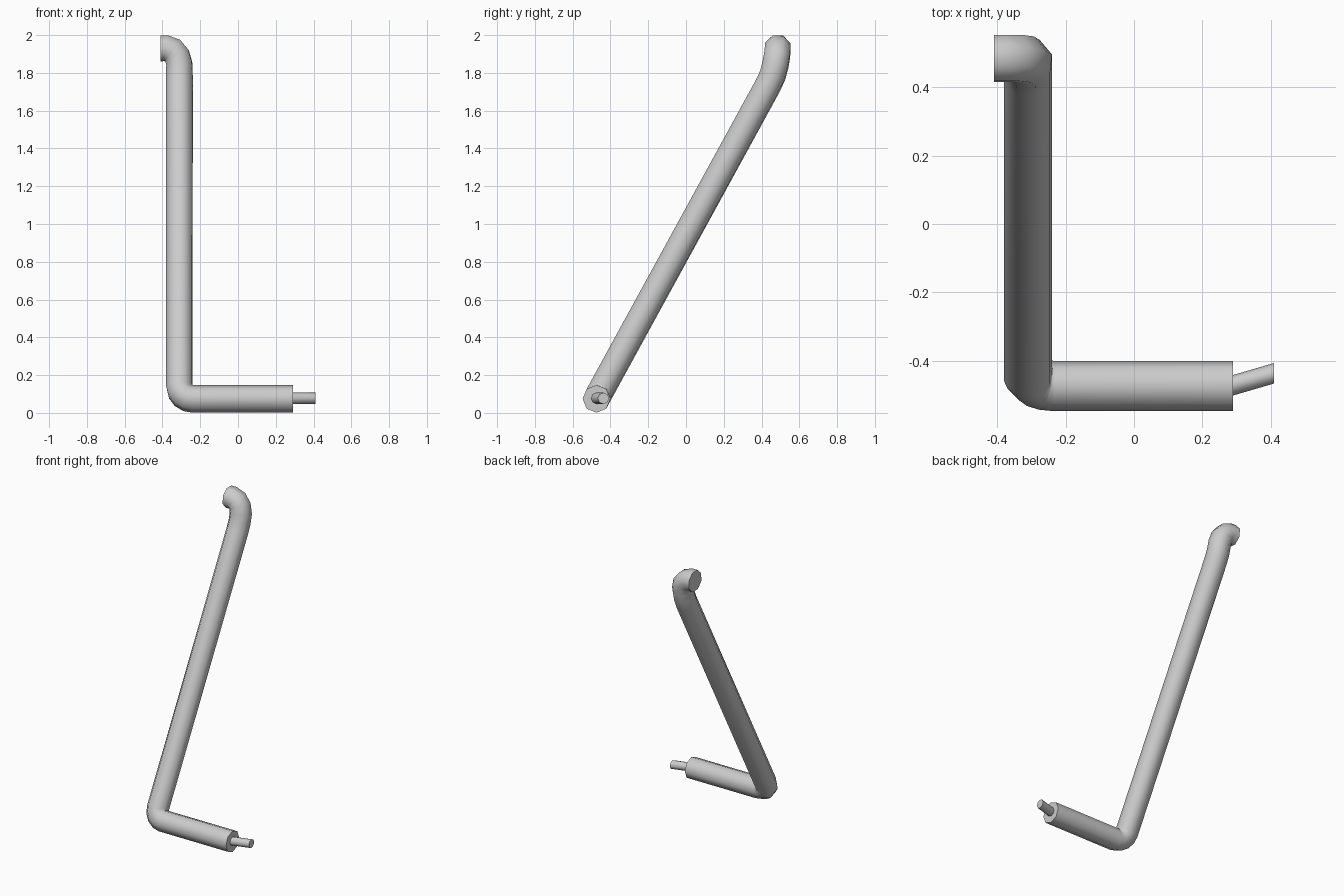
import bpy, bmesh, math
from mathutils import Vector

if "Cube" in bpy.data.objects:
    bpy.data.objects.remove(bpy.data.objects["Cube"])


def sweep(name, pts, radius, start_t, end_t, sides=8):
    """Round tube along a path, using a twist-free frame, capped at both ends."""
    pts = [Vector(p) for p in pts]
    tans = [Vector(start_t).normalized()]
    for a, b, c in zip(pts, pts[1:], pts[2:]):
        tans.append(((b - a).normalized() + (c - b).normalized()).normalized())
    tans.append(Vector(end_t).normalized())
    bm = bmesh.new()
    n = Vector((0, 1, 0))
    rings = []
    for i, (p, t) in enumerate(zip(pts, tans)):
        if i:
            n = tans[i - 1].rotation_difference(t) @ n
        n = (n - t * n.dot(t)).normalized()
        b = t.cross(n)
        rings.append([bm.verts.new(p + radius * (n * math.cos(k * math.tau / sides)
                                                 + b * math.sin(k * math.tau / sides)))
                      for k in range(sides)])
    for r, s in zip(rings, rings[1:]):
        for k in range(sides):
            j = (k + 1) % sides
            bm.faces.new((r[k], r[j], s[j], s[k]))
    bm.faces.new(rings[0][::-1])
    bm.faces.new(rings[-1])
    bmesh.ops.recalc_face_normals(bm, faces=bm.faces)
    me = bpy.data.meshes.new(name)
    bm.to_mesh(me)
    bm.free()
    ob = bpy.data.objects.new(name, me)
    bpy.context.collection.objects.link(ob)
    bpy.ops.object.select_all(action='DESELECT')
    ob.select_set(True)
    bpy.context.view_layer.objects.active = ob
    bpy.ops.object.shade_smooth_by_angle(angle=math.radians(50))
    return ob


R = 0.0735
# lower elbow: fillet between the foot (along x) and the leaning shaft
x_dir = Vector((1, 0, 0))
lean = Vector((0, 0.91, 1.66)).normalized()
corner = Vector((-0.31, -0.474, 0.0745))
f = 0.072
centre = corner + f * (x_dir + lean)
elbow = [centre - f * (lean * math.cos(a) + x_dir * math.sin(a))
         for a in (i * math.pi / 8 for i in range(5))]

# upper bend: shaft straightens, then turns towards -x
hook = [(-0.31, 0.435, 1.735), (-0.31, 0.46, 1.79), (-0.31, 0.474, 1.845),
        (-0.322, 0.482, 1.89), (-0.345, 0.485, 1.918), (-0.38, 0.485, 1.93),
        (-0.41, 0.485, 1.93)]

# bent pipe
sweep("bent_pipe", [(0.29, -0.474, 0.0745)] + elbow + hook, R, (-1, 0, 0), (-1, 0, 0))

# thin pin slanting out of the foot end
sweep("end_pin", [(0.28, -0.475, 0.077), (0.41, -0.437, 0.077)], 0.03, (1, 0, 0), (1, 0, 0))
